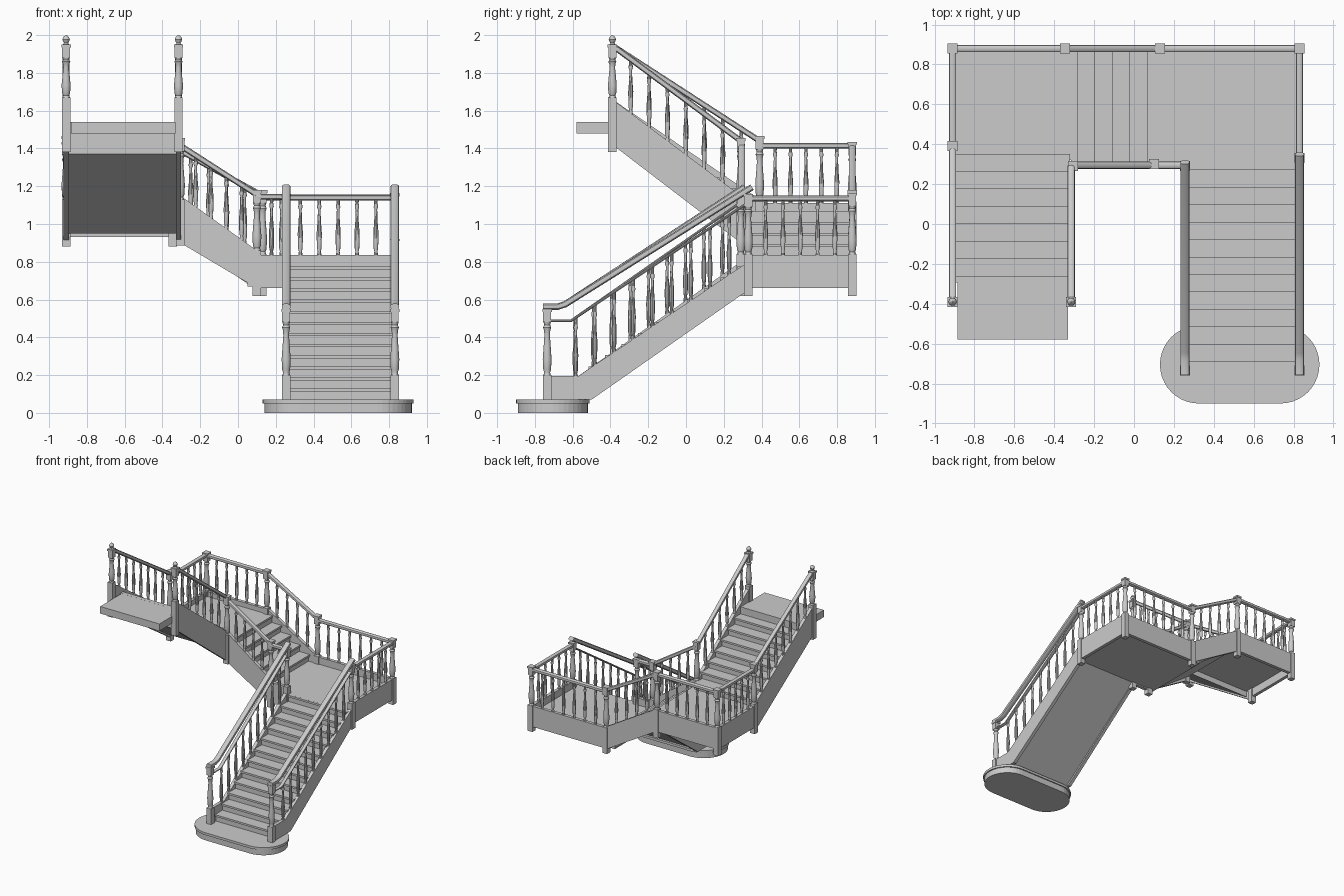
import bpy, bmesh, math
from mathutils import Vector

if "Cube" in bpy.data.objects:
    bpy.data.objects.remove(bpy.data.objects["Cube"])

R, RUN = 0.0588, 0.0875           # riser height, tread depth
Z0, Z1, Z2, Z3 = 0.07, 0.776, 1.07, 1.54   # start step, landing 1, landing 2, top


def finish(name, bm, smooth=False):
    bmesh.ops.recalc_face_normals(bm, faces=bm.faces[:])
    me = bpy.data.meshes.new(name)
    bm.to_mesh(me)
    bm.free()
    ob = bpy.data.objects.new(name, me)
    bpy.context.collection.objects.link(ob)
    if smooth:
        bpy.ops.object.select_all(action='DESELECT')
        bpy.context.view_layer.objects.active = ob
        ob.select_set(True)
        bpy.ops.object.shade_smooth_by_angle(angle=math.radians(35))
    return ob


def add_prism(bm, pts, axis, a, b):
    """Extrude a 2D outline from a to b along an axis."""
    put = {'x': lambda u, v, w: (w, u, v), 'y': lambda u, v, w: (u, w, v),
           'z': lambda u, v, w: (u, v, w)}[axis]
    lo = [bm.verts.new(put(u, v, a)) for u, v in pts]
    hi = [bm.verts.new(put(u, v, b)) for u, v in pts]
    bm.faces.new(lo)
    bm.faces.new(hi)
    n = len(pts)
    for i in range(n):
        j = (i + 1) % n
        bm.faces.new((lo[i], lo[j], hi[j], hi[i]))


def prism(name, pts, axis, a, b):
    bm = bmesh.new()
    add_prism(bm, pts, axis, a, b)
    return finish(name, bm)


def add_box(bm, x, y, w, za, zb):
    h = w / 2
    add_prism(bm, [(x-h, y-h), (x+h, y-h), (x+h, y+h), (x-h, y+h)], 'z', za, zb)


def add_lathe(bm, x, y, za, zb, prof, seg=10):
    rings = []
    for t, r in prof:
        z = za + (zb - za) * t
        rings.append([bm.verts.new((x + r*math.cos(2*math.pi*k/seg),
                                    y + r*math.sin(2*math.pi*k/seg), z)) for k in range(seg)])
    for p, q in zip(rings, rings[1:]):
        for k in range(seg):
            j = (k + 1) % seg
            bm.faces.new((p[k], p[j], q[j], q[k]))
    bm.faces.new(rings[0])
    bm.faces.new(rings[-1])


BALUSTER = [(0, .010), (.06, .011), (.1, .008), (.15, .012), (.4, .014), (.6, .009),
            (.8, .007), (.84, .012), (.9, .009), (1, .010)]
NEWEL = [(0, .020), (.05, .016), (.1, .021), (.3, .024), (.5, .020), (.75, .015),
         (.85, .017), (.9, .022), (.95, .016), (1, .020)]


def newel(name, x, y, za, block, zt, finial=False):
    bm = bmesh.new()
    top = zt - (0.05 if finial else 0)
    add_box(bm, x, y, .044, za, block)
    add_lathe(bm, x, y, block, top - .07, NEWEL, 14)
    add_box(bm, x, y, .042, top - .07, top - .012)
    add_box(bm, x, y, .050, top - .015, top)
    if finial:
        add_lathe(bm, x, y, top, zt, [(0, .016), (.15, .010), (.3, .015), (.55, .020),
                                      (.8, .015), (1, .003)], 14)
    finish(name, bm, True)


def balusters(name, p, q, n, za, zb, ta, tb):
    """Row of n spindles between p and q; bottoms za..zb, tops ta..tb."""
    bm = bmesh.new()
    for i in range(n):
        t = (i + 1) / (n + 1)
        add_lathe(bm, p[0] + (q[0]-p[0])*t, p[1] + (q[1]-p[1])*t,
                  za + (zb-za)*t - .012, ta + (tb-ta)*t, BALUSTER)
    finish(name, bm, True)


def rail(name, pts, w=.036, h=.03):
    """Rounded handrail swept along a path in a vertical plane."""
    bm = bmesh.new()
    P = [Vector(p) for p in pts]
    d = P[-1] - P[0]
    side = Vector((-d.y, d.x, 0)).normalized()
    rings = []
    for i, p in enumerate(P):
        a = (p - P[max(i-1, 0)]).normalized() + (P[min(i+1, len(P)-1)] - p).normalized()
        up = a.normalized().cross(side)
        up = up if up.z > 0 else -up
        rings.append([])
        for k in range(12):
            c, s = math.cos(k*math.pi/6), math.sin(k*math.pi/6)
            sq = lambda v: math.copysign(abs(v)**.7, v)
            rings[-1].append(bm.verts.new(p + side*(sq(c)*w/2) + up*(sq(s)*h/2)))
    for a, b in zip(rings, rings[1:]):
        for k in range(12):
            bm.faces.new((a[k], a[(k+1) % 12], b[(k+1) % 12], b[k]))
    bm.faces.new(rings[0])
    bm.faces.new(rings[-1])
    finish(name, bm, True)


def flight(name, s0, sgn, z, n, axis, a, b, soffit):
    """Saw-tooth stair body with overhanging treads."""
    pts = [(s0, z)]
    for i in range(n):
        s, zt = s0 + sgn*RUN*i, z + R*(i+1)
        nose = s - sgn*.012
        pts += [(s, zt-.016), (nose, zt-.016), (nose, zt), (s + sgn*RUN, zt)]
    pts[-1] = (s0 + sgn*(RUN*(n-1) + .02), z + R*n)
    prism(name, pts + soffit, axis, a, b)


# rounded starting step: plinth with overhanging tread
for name, r, za, zb in (("start_step_base", .185, 0, .052), ("start_step_tread", .195, .05, Z0)):
    out = [(cx + r*math.cos(math.radians(g + k*9)), -.705 + r*math.sin(math.radians(g + k*9)))
           for cx, g in ((.735, -90), (.325, 90)) for k in range(21)]
    prism(name, out, 'z', za, zb)

# stair flights
flight("lower_flight", -.68, 1, Z0, 12, 'x', .262, .825, [(.302, .67), (-.53, Z0)])
flight("middle_flight", .055, -1, Z1, 5, 'y', .30, .875, [(-.315, .94), (.055, .68)])
flight("upper_flight", .34, -1, Z2, 8, 'x', -.905, -.32, [(-.292, 1.37), (.34, .95)])

# landings and top platform
def slab(name, x0, x1, y0, y1, za, zb):
    prism(name, [(x0, y0), (x1, y0), (x1, y1), (x0, y1)], 'z', za, zb)


slab("first_landing", .05, .83, .285, .88, .67, Z1)
slab("second_landing", -.90, -.29, .32, .88, 1.0, Z2)
slab("top_platform", -.885, -.33, -.58, -.26, 1.48, Z3)

# lower flight sides: stringer, newels, twin rails, spindles
for side, x, ye in (("left", .255, .29), ("right", .83, .33)):
    prism(side + "_lower_stringer", [(-.72, Z0), (-.72, .195), (-.57, .195), (ye, .80),
                                     (ye, .65), (-.50, Z0)], 'x', x-.014, x+.014)
    newel(side + "_start_newel", x, -.735, Z0, .20, .55)
    newel(side + "_first_landing_newel", x, ye, .62, .84, 1.16)
    rail(side + "_lower_handrail", [(x, -.757, .562), (x, -.68, .562), (x, -.64, .575),
                                    (x, ye+.02, 1.195)], .046, .034)
    rail(side + "_lower_subrail", [(x, -.735, .487), (x, -.61, .487), (x, ye, 1.115)], .03, .014)
    balusters(side + "_lower_spindles", (x, -.685), (x, ye), 9, .122, .80, .435, 1.11)

# back and side newels: x, y, bottom, block top, top
for name, x, y, za, zb, zt in (
        ("back_right_newel", .83, .88, .62, .84, 1.165),
        ("back_mid_right_newel", .13, .88, .62, .84, 1.18),
        ("front_mid_newel", .10, .30, .62, .86, 1.18),
        ("back_mid_left_newel", -.345, .88, .88, 1.12, 1.435),
        ("front_inner_newel", -.305, .29, .885, 1.13, 1.455),
        ("back_left_newel", -.91, .88, .88, 1.12, 1.435),
        ("left_landing_newel", -.91, .39, .88, 1.13, 1.465)):
    newel(name, x, y, za, zb, zt)
for side, x in (("left", -.91), ("right", -.315)):
    newel(side + "_top_newel", x, -.39, 1.38, 1.67, 2.0, True)


# balustrade panels: fascia or stringer, handrail and spindles between two posts
def panel(name, p, q, bot, top, hand, n):
    ax = 'x' if p[0] == q[0] else 'y'
    i = 1 if ax == 'x' else 0
    c = p[1-i]
    prism(name + "_stringer", [(p[i], bot[0]), (q[i], bot[1]), (q[i], top[1]), (p[i], top[0])],
          ax, c-.014, c+.014)
    rail(name + "_handrail", [(*p, hand[0]), (*q, hand[1])])
    if n:
        balusters(name + "_spindles", p, q, n, *top, *hand)


panel("right_landing", (.83, .33), (.83, .88), (.66, .66), (.835, .835), (1.135, 1.135), 5)
panel("back_first_landing", (.83, .88), (.13, .88), (.66, .66), (.835, .835), (1.14, 1.14), 6)
panel("inner_first_landing", (.255, .295), (.10, .295), (.66, .66), (.835, .835), (1.145, 1.145), 1)
panel("back_middle_flight", (.13, .88), (-.345, .88), (.65, .93), (.84, 1.12), (1.15, 1.41), 4)
panel("inner_middle_flight", (.10, .295), (-.305, .295), (.66, .90), (.86, 1.15), (1.155, 1.415), 4)
panel("back_second_landing", (-.345, .88), (-.91, .88), (.93, .93), (1.11, 1.11), (1.41, 1.41), 5)
panel("left_second_landing", (-.91, .88), (-.91, .39), (.93, .93), (1.11, 1.11), (1.415, 1.415), 5)
panel("left_upper_flight", (-.91, .39), (-.91, -.39), (.90, 1.42), (1.13, 1.66), (1.44, 1.945), 7)
panel("right_upper_flight", (-.315, .29), (-.315, -.39), (.90, 1.42), (1.15, 1.66), (1.44, 1.945), 6)
